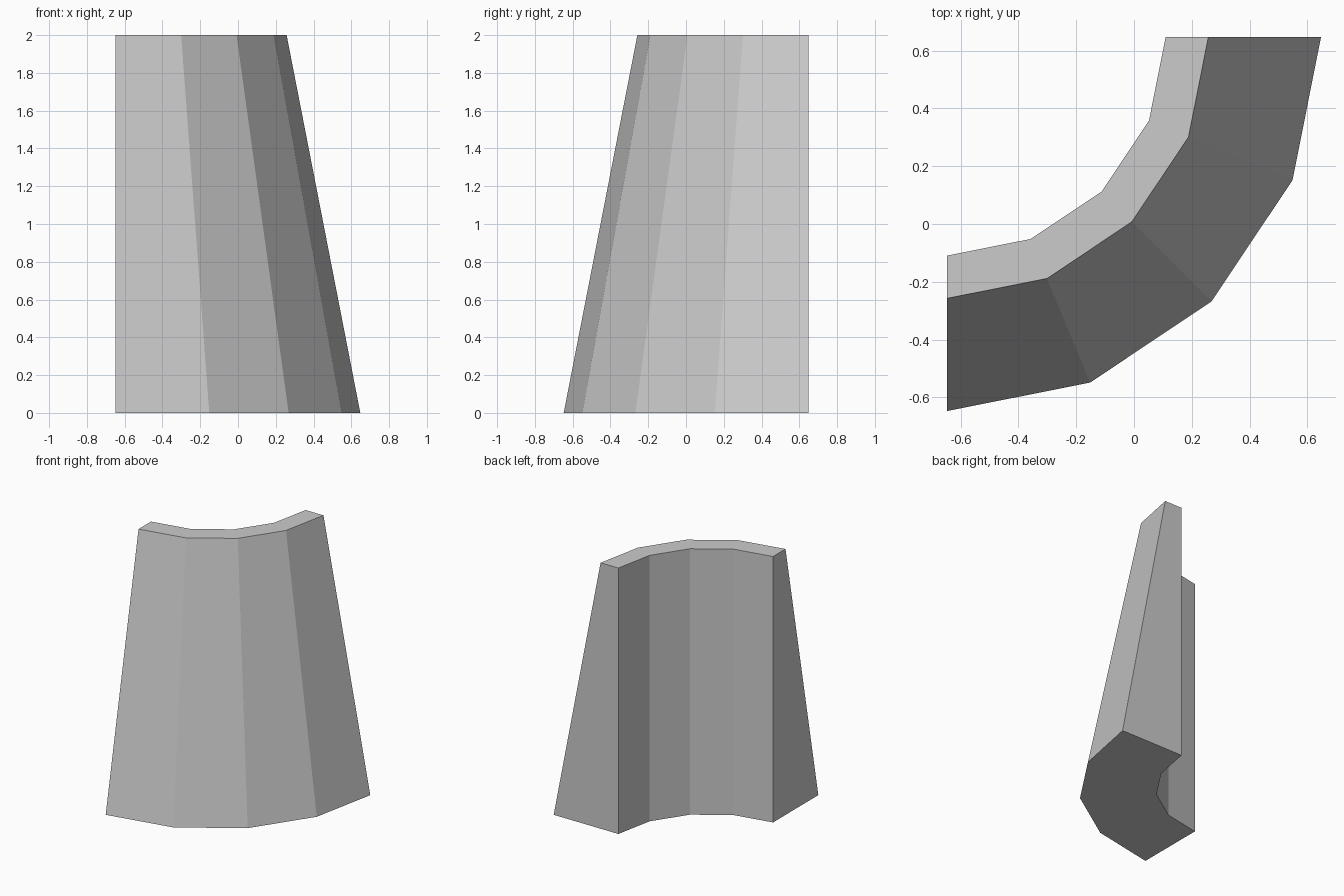
import bpy
import bmesh
from math import sin, cos, radians

cube = bpy.data.objects.get("Cube")
if cube:
    bpy.data.objects.remove(cube, do_unlink=True)

SEGMENTS = 4
HEIGHT = 2.0
CORNER = 0.6475        # arc centre sits at (-CORNER, CORNER)
INNER = 0.757          # vertical inner wall radius
OUTER_TOP = 0.905
OUTER_BASE = 1.295

# Plain grey stone
stone = bpy.data.materials.new("light_grey")
stone.use_nodes = True
grey = (0.6, 0.6, 0.6, 1)
stone.diffuse_color = grey
stone.node_tree.nodes["Principled BSDF"].inputs["Base Color"].default_value = grey

# Cross-section of the wall: radius and height, swept a quarter turn
profile = [(INNER, 0), (OUTER_BASE, 0), (OUTER_TOP, HEIGHT), (INNER, HEIGHT)]

bm = bmesh.new()
rings = []
for i in range(SEGMENTS + 1):
    a = radians(90 * i / SEGMENTS)
    rings.append([bm.verts.new((-CORNER + r * sin(a), CORNER - r * cos(a), z))
                  for r, z in profile])

# Inner, outer, top and bottom surfaces
for a, b in zip(rings, rings[1:]):
    for j in range(len(profile)):
        k = (j + 1) % len(profile)
        bm.faces.new((a[j], b[j], b[k], a[k]))

# End caps
bm.faces.new(rings[0])
bm.faces.new(rings[-1][::-1])
bmesh.ops.recalc_face_normals(bm, faces=bm.faces)

mesh = bpy.data.meshes.new("curved_corner_wall")
bm.to_mesh(mesh)
bm.free()
mesh.materials.append(stone)
wall = bpy.data.objects.new("curved_corner_wall", mesh)
bpy.context.collection.objects.link(wall)
